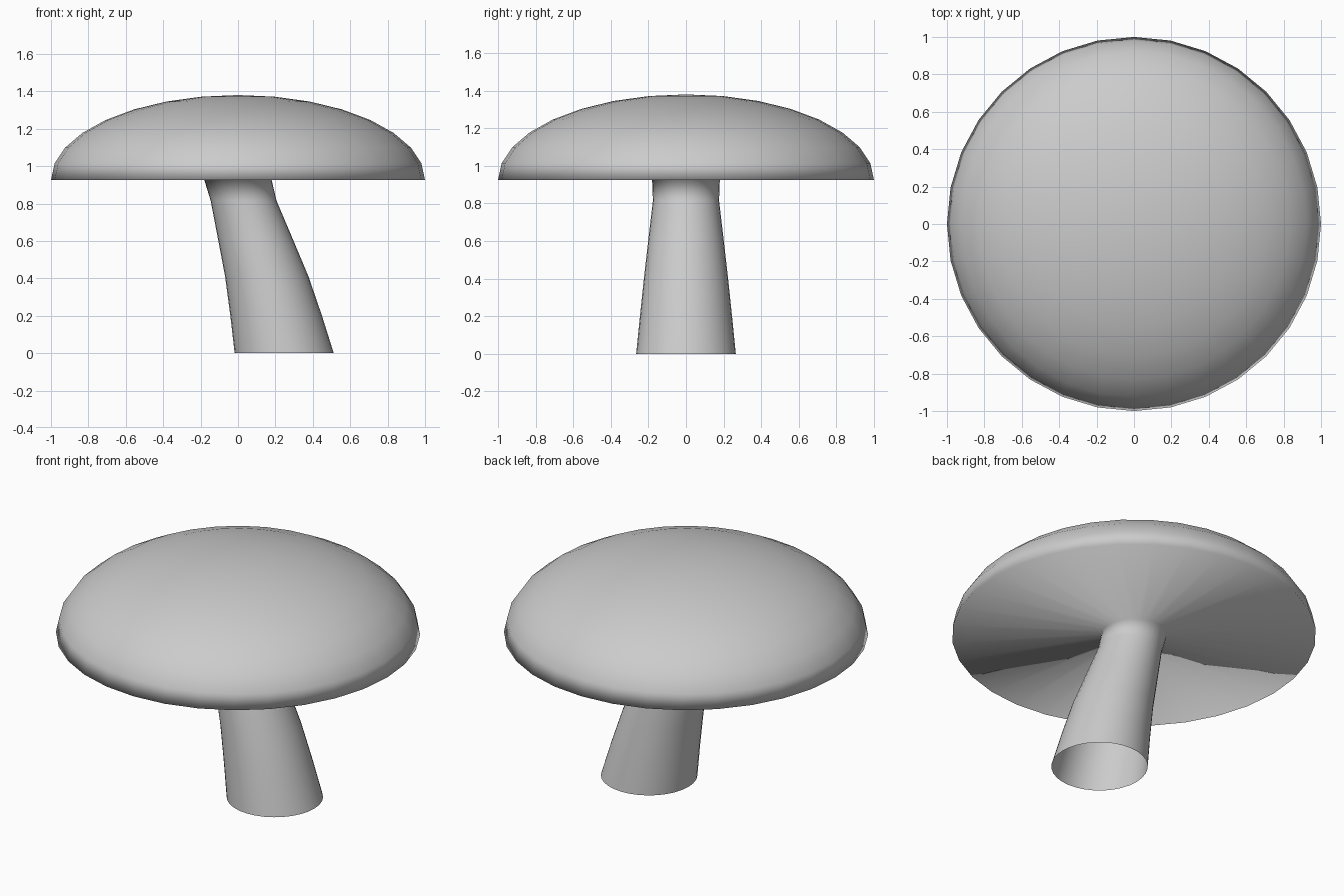
import bpy, bmesh
from math import sin, cos, pi

if "Cube" in bpy.data.objects:
    bpy.data.objects.remove(bpy.data.objects["Cube"])

SEG = 32
RIM_Z, TOP_Z = 0.925, 1.38

bm = bmesh.new()


def ring(cx, z, r):
    return [bm.verts.new((cx + r * cos(2 * pi * i / SEG), r * sin(2 * pi * i / SEG), z))
            for i in range(SEG)]


# Dome of the cap: half of a flattened sphere, from near the top to the rim
rings = []
for k in range(1, 9):
    a = k * pi / 16
    rings.append(ring(0, RIM_Z + (TOP_Z - RIM_Z) * cos(a), sin(a)))

# Flat underside runs in to the leaning, flaring stem: centre x, z, radius
stem = [(0.0, 0.925, 0.18), (0.03, 0.815, 0.176), (0.093, 0.61, 0.2),
        (0.154, 0.41, 0.223), (0.204, 0.2, 0.245), (0.247, 0.0, 0.265)]
rings += [ring(*s) for s in stem]

# Skin the rings; the stem is open at the foot
for a, b in zip(rings, rings[1:]):
    for i in range(SEG):
        j = (i + 1) % SEG
        bm.faces.new((a[i], b[i], b[j], a[j]))

# Close the top of the cap
top = bm.verts.new((0, 0, TOP_Z))
for i in range(SEG):
    bm.faces.new((top, rings[0][i], rings[0][(i + 1) % SEG]))

for f in bm.faces:
    f.smooth = True

mesh = bpy.data.meshes.new("mushroom")
bm.to_mesh(mesh)
bm.free()
obj = bpy.data.objects.new("mushroom", mesh)
bpy.context.collection.objects.link(obj)
